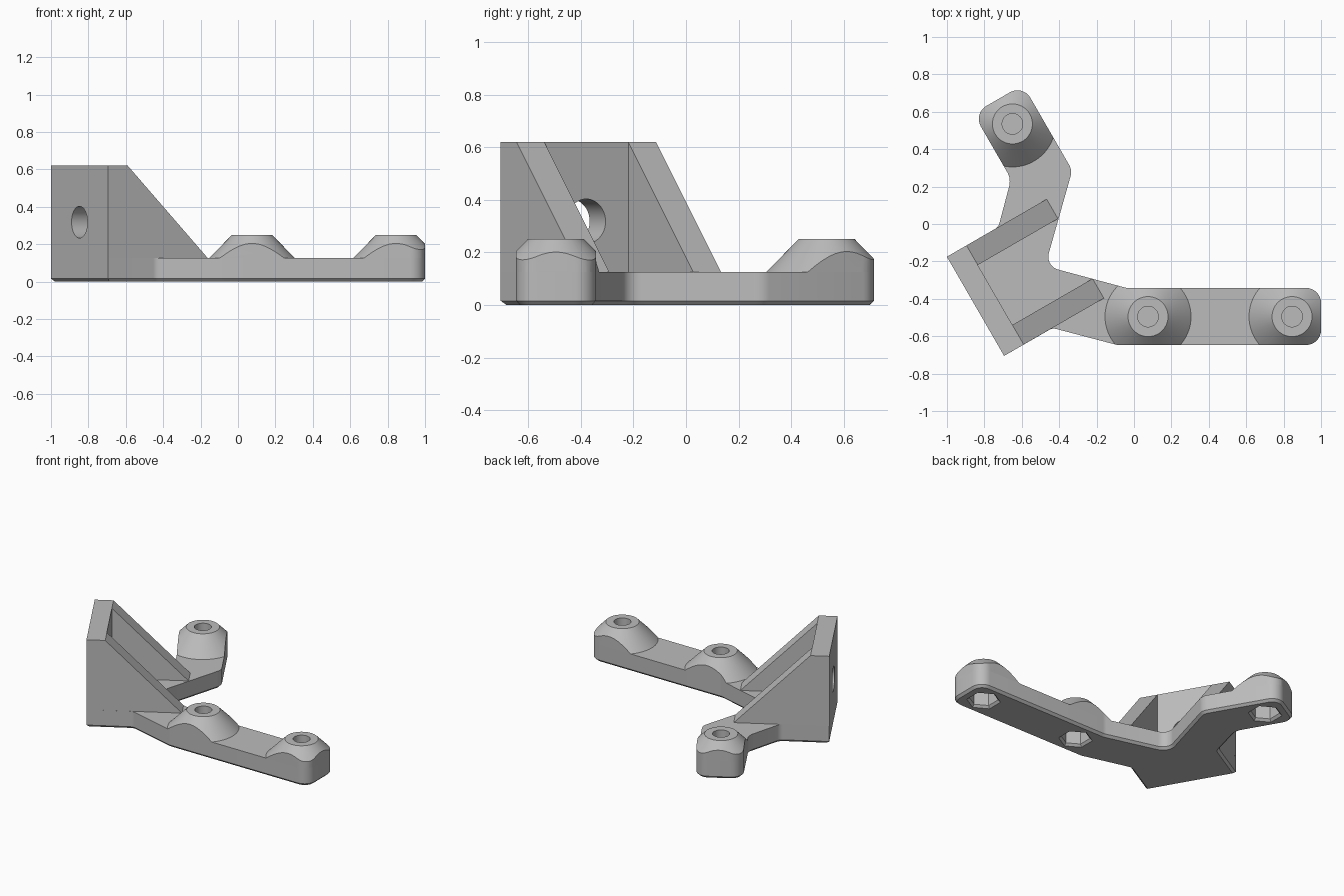
import bpy, bmesh, math
from mathutils import Matrix, Vector

if "Cube" in bpy.data.objects:
    bpy.data.objects.remove(bpy.data.objects["Cube"])

FLOOR, TOP, PLATE_TOP = 0.125, 0.25, 0.62
BOSSES = [(0.845, -0.495), (0.075, -0.495), (-0.65, 0.535)]

grey = bpy.data.materials.new("plain grey")
grey.use_nodes = True
grey.diffuse_color = (0.5, 0.5, 0.5, 1)
grey.node_tree.nodes["Principled BSDF"].inputs["Base Color"].default_value = grey.diffuse_color


def finish(name, bm, matrix=Matrix()):
    bmesh.ops.recalc_face_normals(bm, faces=bm.faces)
    mesh = bpy.data.meshes.new(name)
    bm.to_mesh(mesh)
    bm.free()
    mesh.transform(matrix)
    mesh.materials.append(grey)
    obj = bpy.data.objects.new(name, mesh)
    bpy.context.scene.collection.objects.link(obj)
    return obj


def prism(name, points, depth, matrix=Matrix(), chamfer=0):
    """Extrude a flat outline; optionally chamfer its starting rim."""
    bm = bmesh.new()
    face = bm.faces.new([bm.verts.new(p) for p in points])
    rim = list(face.edges)
    new = bmesh.ops.extrude_face_region(bm, geom=[face], use_keep_orig=True)["geom"]
    bmesh.ops.translate(bm, verts=[g for g in new if isinstance(g, bmesh.types.BMVert)], vec=depth)
    bmesh.ops.recalc_face_normals(bm, faces=bm.faces)
    if chamfer:
        bmesh.ops.bevel(bm, geom=rim, offset=chamfer, segments=1, affect='EDGES', clamp_overlap=False)
    return finish(name, bm, matrix)


def lathe(name, profile, sides, matrix=Matrix(), closed=False, turn=0):
    """Revolve (radius, height) pairs; capped, or closed into a ring."""
    bm = bmesh.new()
    rings = []
    for r, z in profile:
        angles = [turn + math.tau * i / sides for i in range(sides)]
        rings.append([bm.verts.new((r * math.cos(a), r * math.sin(a), z)) for a in angles])
    pairs = list(zip(rings, rings[1:]))
    if closed:
        pairs.append((rings[-1], rings[0]))
    else:
        bm.faces.new(rings[0])
        bm.faces.new(rings[-1])
    for a, b in pairs:
        for i in range(sides):
            j = (i + 1) % sides
            bm.faces.new((a[i], a[j], b[j], b[i]))
    return finish(name, bm, matrix)


def cut(obj, tool, operation='DIFFERENCE'):
    mod = obj.modifiers.new("cut", 'BOOLEAN')
    mod.object, mod.operation, mod.solver = tool, operation, 'EXACT'
    tool.hide_render = True
    bpy.context.view_layer.update()
    graph = bpy.context.evaluated_depsgraph_get()
    result = bpy.data.meshes.new_from_object(obj.evaluated_get(graph))
    obj.modifiers.clear()
    obj.data = result


def rounded(corners, steps=8):
    """Replace each (x, y, radius) corner with a tangent arc."""
    out = []
    for i, (x, y, r) in enumerate(corners):
        p = Vector((x, y, 0))
        if not r:
            out.append(p)
            continue
        a = (Vector((*corners[i - 1][:2], 0)) - p).normalized()
        b = (Vector((*corners[(i + 1) % len(corners)][:2], 0)) - p).normalized()
        half = a.angle(b) / 2
        centre = p + (a + b).normalized() * r / math.sin(half)
        start = p + a * r / math.tan(half) - centre
        end = p + b * r / math.tan(half) - centre
        sweep = start.to_2d().angle_signed(end.to_2d())
        for k in range(steps + 1):
            out.append(centre + Matrix.Rotation(-sweep * k / steps, 3, 'Z') @ start)
    return out


# Bent base with two arms
outline = rounded([
    (-0.6945, -0.705, 0), (-0.435, -0.556, 0.05), (-0.09, -0.647, 0.1),
    (1, -0.647, 0.08), (1, -0.342, 0.08), (-0.04, -0.342, 0.1),
    (-0.475, -0.225, 0.07), (-0.33, 0.287, 0.08), (-0.594, 0.744, 0.08),
    (-0.859, 0.591, 0.08), (-0.657, 0.241, 0.1), (-0.725, -0.016, 0.05),
    (-1, -0.175, 0)])
base = prism("base_arms", outline, (0, 0, FLOOR), chamfer=0.016)
helpers = []

# Bosses trimmed to the arm sides, with nut pockets underneath
trim = prism("boss_trim", outline, (0, 0, 1), Matrix.Translation((0, 0, -0.2)))
helpers.append(trim)
parts = [base]
for n, (x, y) in enumerate(BOSSES, 1):
    place = Matrix.Translation((x, y, 0))
    boss = lathe(f"boss_{n}", [(0.23, FLOOR), (0.107, TOP), (0.055, TOP), (0.055, FLOOR)],
                 64, place, closed=True)
    cut(boss, trim, 'INTERSECT')
    parts.append(boss)
    pocket = lathe(f"nut_pocket_{n}", [(0.12, -0.01), (0.094, 0.016), (0.094, 0.105)],
                   6, place, turn=math.radians(30))
    cut(base, pocket)
    helpers.append(pocket)

# Upright plate with a cross hole
frame = Matrix.Translation((-0.8475, -0.44, 0)) @ Matrix.Rotation(math.radians(30), 4, 'Z')
HALF, THICK = 0.306, 0.121
plate = prism("upright_plate",
              [(0, -HALF, FLOOR), (THICK, -HALF, FLOOR), (THICK, HALF, FLOOR), (0, HALF, FLOOR)],
              (0, 0, PLATE_TOP - FLOOR), frame)
drill = lathe("plate_drill", [(0.085, -0.1), (0.085, 0.3)], 48,
              frame @ Matrix.Translation((0, 0, 0.318)) @ Matrix.Rotation(math.pi / 2, 4, 'Y'))
cut(plate, drill)
helpers.append(drill)
parts.append(plate)

# Two sloping gussets
for name, side in (("left_gusset", -1), ("right_gusset", 1)):
    v = side * HALF
    parts.append(prism(name, [(THICK, v, FLOOR), (THICK, v, PLATE_TOP),
                              (THICK + PLATE_TOP - FLOOR, v, FLOOR)],
                       (0, -side * THICK, 0), frame))

for tool in helpers:
    bpy.data.objects.remove(tool)

# Smooth curved walls, keep edges crisp
bpy.ops.object.select_all(action='DESELECT')
for obj in parts:
    obj.select_set(True)
bpy.context.view_layer.objects.active = base
bpy.ops.object.shade_smooth_by_angle(angle=math.radians(28))
